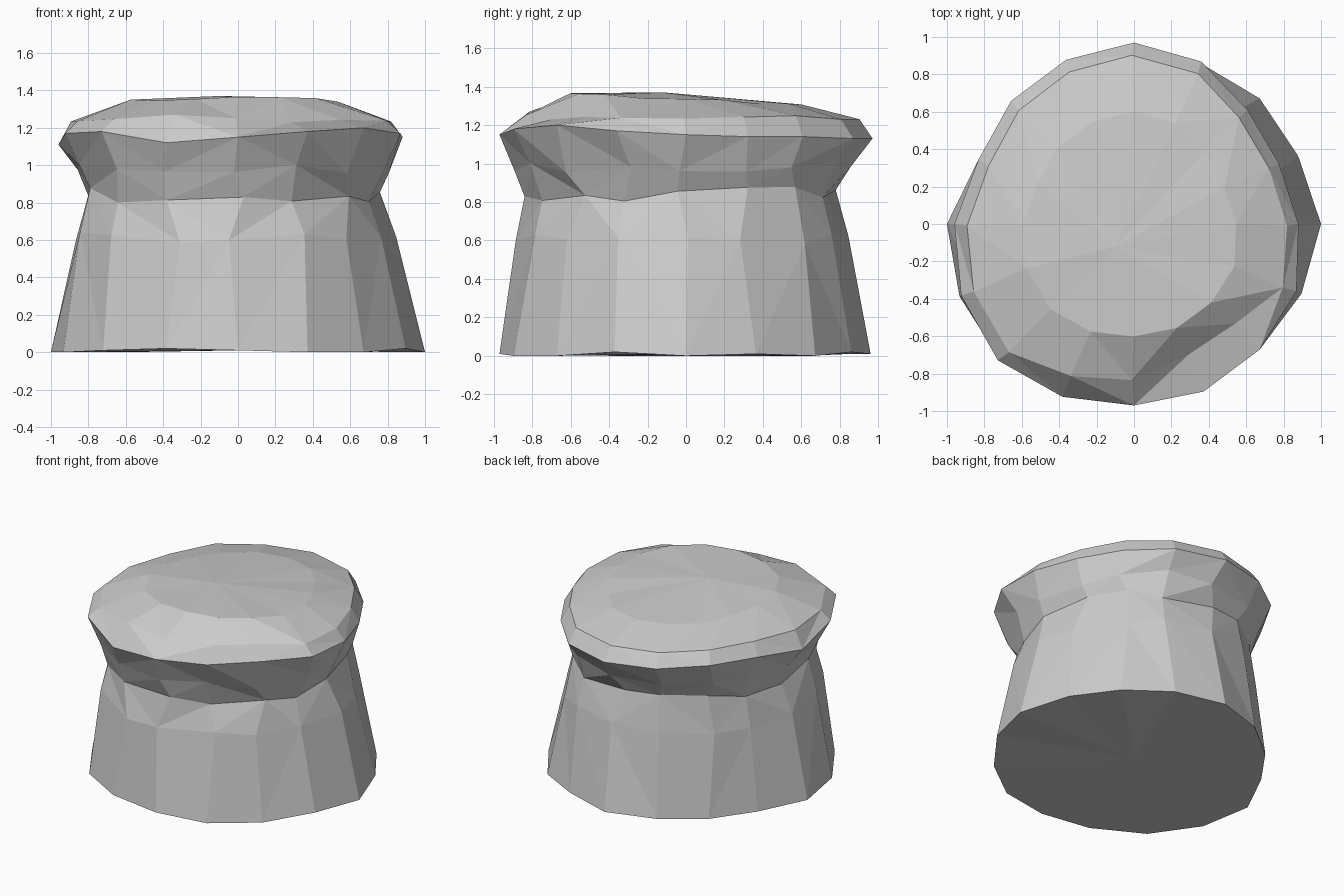
import bpy, bmesh, math, random

if "Cube" in bpy.data.objects:
    bpy.data.objects.remove(bpy.data.objects["Cube"])

random.seed(4)
N = 16

# Outline radii measured counter-clockwise from +x, every 22.5 degrees
base = [1.0, .95, .95, .93, .96, .92, .89, .90, 1.0, 1.01, 1.02, 1.0, .97, .97, .95, .97]
waist = [.76, .75, .78, .79, .78, .79, .78, .78, .79, .85, .89, .88, .84, .80, .79, .77]
lip = [.88, .84, .86, .94, .97, .95, .93, .90, .96, 1.0, 1.03, 1.0, .97, .97, .95, .94]
lip_z = [1.15, 1.14, 1.14, 1.13, 1.13, 1.14, 1.16, 1.15, 1.11, 1.17, 1.18, 1.12, 1.15, 1.18, 1.20, 1.17]
# Shoulder of the cap, chipped inward at the front right
shoulder = [.93] * 11 + [.88, .86, .78, .80, .92]
shoulder_z = [1.24] * 11 + [1.27, 1.26, 1.23, 1.24, 1.24]


def mix(a, b, t):
    return [p + (q - p) * t for p, q in zip(a, b)]


def add_ring(bm, radii, heights, jitter=0.0):
    ring = []
    for i in range(N):
        a = 2 * math.pi * (i + random.uniform(-jitter, jitter) * 4) / N
        z = heights[i] + random.uniform(-jitter, jitter)
        ring.append(bm.verts.new((radii[i] * math.cos(a), radii[i] * math.sin(a), z)))
    return ring


bm = bmesh.new()
low = [random.choice((0.0, 0.01, 0.02)) for _ in range(N)]
low[0] = 0.0
dome_z = [1.335 - .025 * math.sin(2 * math.pi * i / N) for i in range(N)]
rings = [
    # Flared foot and body
    add_ring(bm, base, low),
    add_ring(bm, mix(waist, base, .36), [.62] * N, .04),
    # Narrow neck
    add_ring(bm, waist, [.84] * N, .04),
    add_ring(bm, mix(waist, lip, .4), [.98] * N, .03),
    # Overhanging cap and its domed top
    add_ring(bm, lip, lip_z),
    add_ring(bm, [r * s for r, s in zip(lip, shoulder)], shoulder_z, .01),
    add_ring(bm, [r * .62 for r in lip], dome_z, .008),
]
for lower, upper in zip(rings, rings[1:]):
    for i in range(N):
        j = (i + 1) % N
        a, b, c, d = lower[i], lower[j], upper[j], upper[i]
        if random.random() < .5:
            bm.faces.new((a, b, c))
            bm.faces.new((a, c, d))
        else:
            bm.faces.new((a, b, d))
            bm.faces.new((b, c, d))

# Top facets and closed underside
peak = bm.verts.new((-.1, -.12, 1.37))
for i in range(N):
    bm.faces.new((rings[-1][i], rings[-1][(i + 1) % N], peak))
under = bm.verts.new((0, 0, .01))
for i in range(N):
    bm.faces.new((rings[0][(i + 1) % N], rings[0][i], under))

bmesh.ops.recalc_face_normals(bm, faces=bm.faces)
mesh = bpy.data.meshes.new("rock_stump")
bm.to_mesh(mesh)
bm.free()
bpy.context.collection.objects.link(bpy.data.objects.new("rock_stump", mesh))
